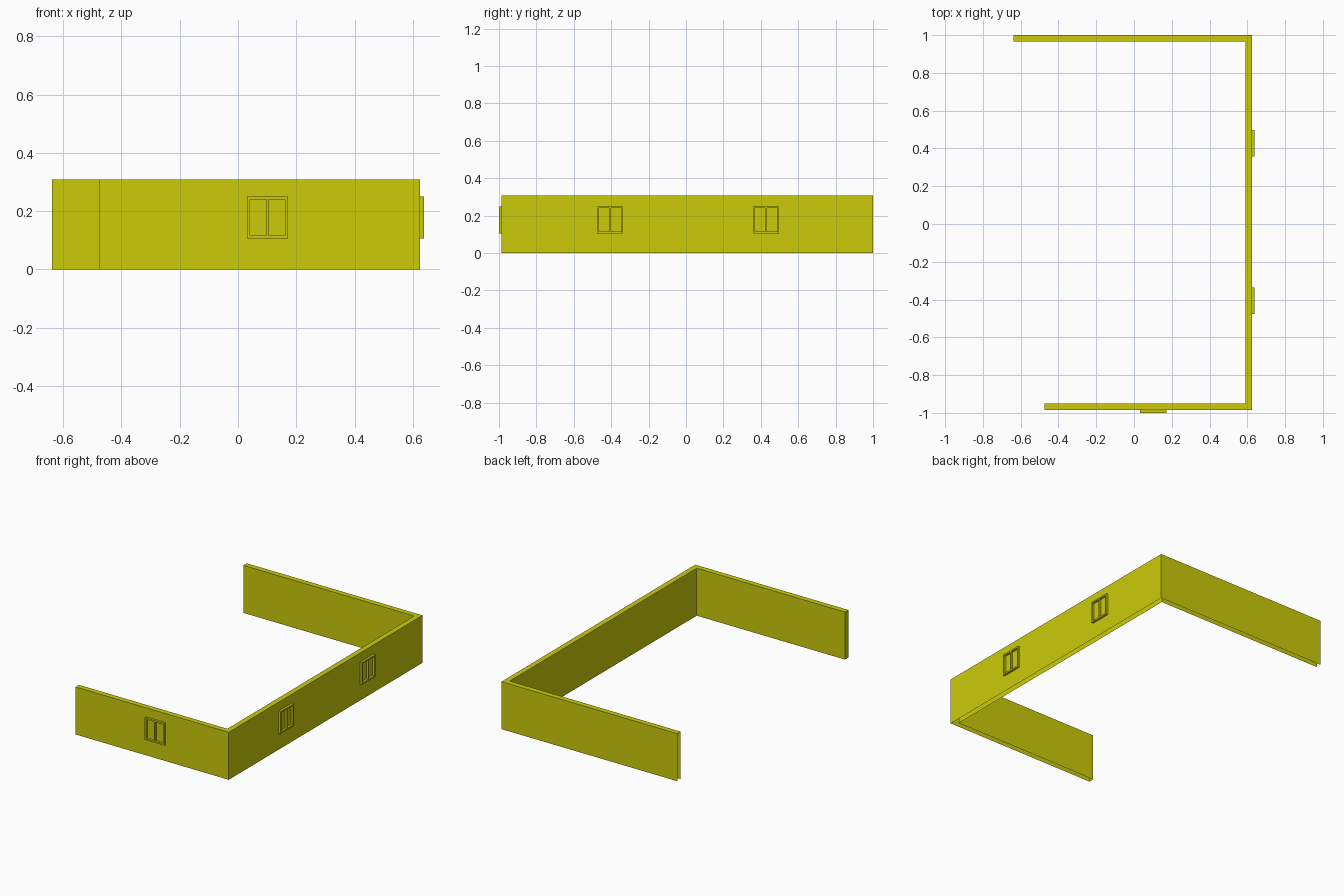
import bpy, bmesh, math
from mathutils import Matrix

if "Cube" in bpy.data.objects:
    bpy.data.objects.remove(bpy.data.objects["Cube"])

yellow = bpy.data.materials.new("yellow")
yellow.diffuse_color = (0.6, 0.6, 0.003, 1)
yellow.use_nodes = True
yellow.node_tree.nodes["Principled BSDF"].inputs["Base Color"].default_value = yellow.diffuse_color

H, T = 0.308, 0.035                    # wall height and thickness
X, FRONT, BACK = 0.624, -0.986, 1.0    # outer wall lines
DEPTH = 0.014                          # window projection


def add_object(name, bm):
    mesh = bpy.data.meshes.new(name)
    bm.to_mesh(mesh)
    bm.free()
    mesh.materials.append(yellow)
    obj = bpy.data.objects.new(name, mesh)
    bpy.context.collection.objects.link(obj)
    return obj


# U-shaped wall shell: open underneath and at the end of the back wall
outline = [(-0.475, FRONT), (X, FRONT), (X, BACK), (-0.638, BACK),
           (-0.638, BACK - T), (X - T, BACK - T),
           (X - T, FRONT + T), (-0.475, FRONT + T)]
OPEN_END = 3
bm = bmesh.new()
low = [bm.verts.new((x, y, 0)) for x, y in outline]
high = [bm.verts.new((x, y, H)) for x, y in outline]
for i in range(len(outline)):
    j = (i + 1) % len(outline)
    if i != OPEN_END:
        bm.faces.new((low[i], low[j], high[j], high[i]))
bm.faces.new(high)
add_object("walls", bm)


# Window frame with a centre bar, facing -y before rotation
def window(name, x, y, turn):
    us = [-0.07, -0.06, -0.004, 0.004, 0.06, 0.07]
    vs = [-0.072, -0.062, 0.062, 0.072]
    bm = bmesh.new()
    grid = [[bm.verts.new((u, 0, v)) for v in vs] for u in us]
    for i in range(5):
        for k in range(3):
            if k == 1 and i in (1, 3):
                continue               # pane openings
            bm.faces.new((grid[i][k], grid[i + 1][k],
                          grid[i + 1][k + 1], grid[i][k + 1]))
    new = bmesh.ops.extrude_face_region(bm, geom=bm.faces[:])["geom"]
    bmesh.ops.translate(bm, vec=(0, -DEPTH, 0),
                        verts=[g for g in new if isinstance(g, bmesh.types.BMVert)])
    bmesh.ops.recalc_face_normals(bm, faces=bm.faces[:])
    bm.transform(Matrix.Translation((x, y, 0.178)) @ Matrix.Rotation(turn, 4, 'Z'))
    add_object(name, bm)


window("front_window", 0.101, FRONT, 0)
window("side_window_front", X, -0.406, math.pi / 2)
window("side_window_back", X, 0.428, math.pi / 2)
